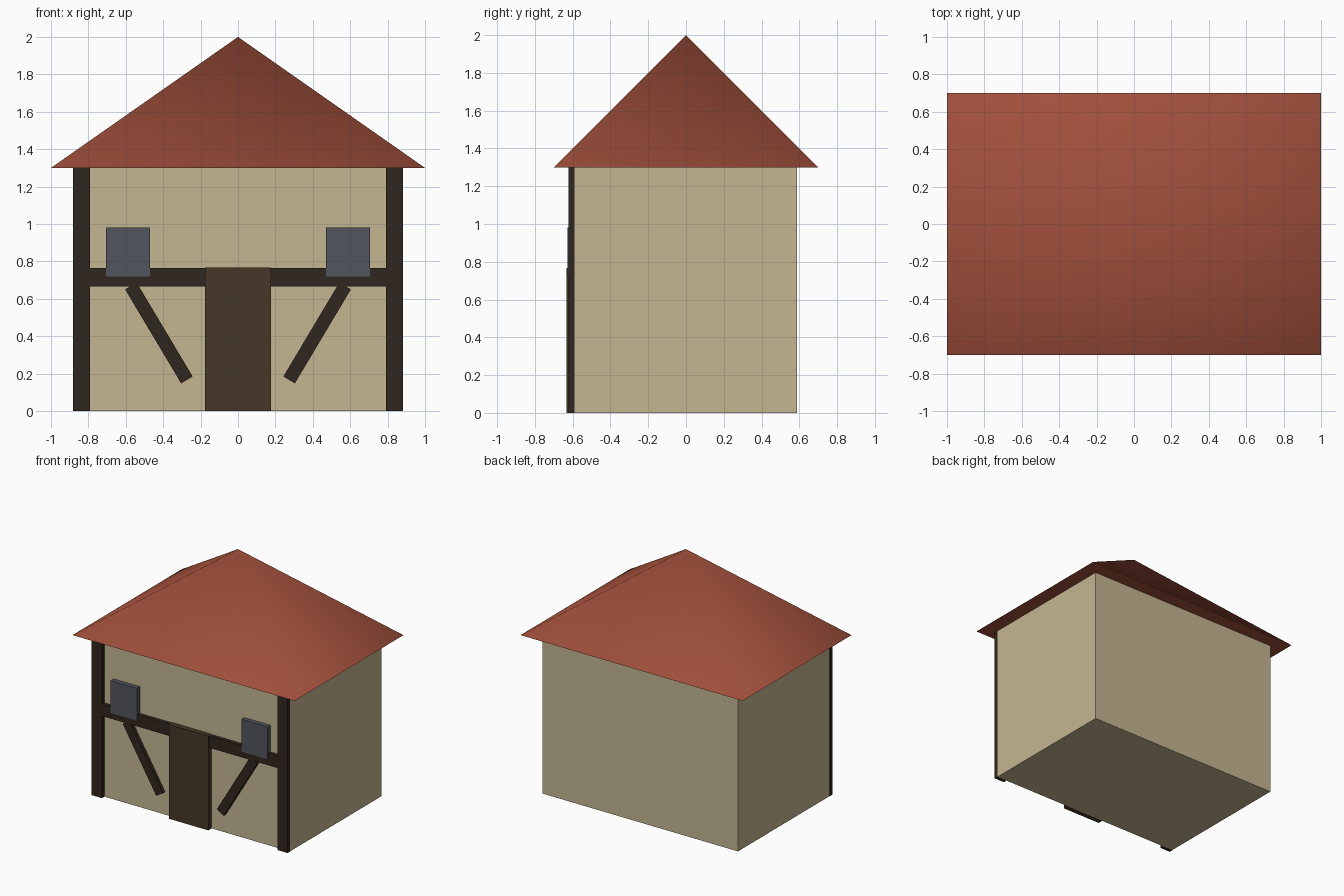
import bpy
import bmesh
from math import radians

if "Cube" in bpy.data.objects:
    bpy.data.objects.remove(bpy.data.objects["Cube"])


def material(name, rgb):
    m = bpy.data.materials.new(name)
    m.diffuse_color = (*rgb, 1)
    m.use_nodes = True
    m.node_tree.nodes["Principled BSDF"].inputs["Base Color"].default_value = m.diffuse_color
    return m


PLASTER = material("plaster", (0.56, 0.47, 0.29))
TILES = material("roof_tiles", (0.36, 0.08, 0.045))
TIMBER = material("dark_timber", (0.030, 0.019, 0.013))
DOOR = material("door_wood", (0.062, 0.038, 0.021))
GLASS = material("window_grey", (0.085, 0.09, 0.11))


def box(name, x, y, z, mat, tilt=0):
    """Box given by (min, max) ranges, optionally tilted about its y axis."""
    ranges = (x, y, z)
    bpy.ops.mesh.primitive_cube_add(
        size=1, location=[(a + b) / 2 for a, b in ranges])
    ob = bpy.context.object
    for v in ob.data.vertices:
        for i, (a, b) in enumerate(ranges):
            v.co[i] *= b - a
    ob.rotation_euler.y = tilt
    ob.name = name
    ob.data.materials.append(mat)
    return ob


WALL_Y = -0.59
FRONT_Y = -0.622

# Plastered house body
box("walls", (-0.88, 0.88), (WALL_Y, 0.588), (0, 1.3), PLASTER)

# Hipped pyramid roof with smooth sides and a flat underside
bm = bmesh.new()
base = [bm.verts.new((sx, sy, 1.3))
        for sx, sy in ((-1, -0.7), (1, -0.7), (1, 0.7), (-1, 0.7))]
apex = bm.verts.new((0, 0, 2))
for i in range(4):
    bm.faces.new((base[i], base[(i + 1) % 4], apex)).smooth = True
bm.faces.new(base[::-1])
for e in bm.edges:
    e.smooth = apex in e.verts
mesh = bpy.data.meshes.new("roof")
bm.to_mesh(mesh)
bm.free()
roof = bpy.data.objects.new("roof", mesh)
mesh.materials.append(TILES)
bpy.context.collection.objects.link(roof)

# Horizontal beam and door
box("cross_beam", (-0.79, 0.79), (FRONT_Y + 0.002, WALL_Y), (0.667, 0.764), TIMBER)
box("door", (-0.176, 0.176), (-0.633, WALL_Y), (0, 0.767), DOOR)

# Mirrored posts, windows and diagonal braces
for side, s in (("left", -1), ("right", 1)):
    def span(a, b):
        return tuple(sorted((s * a, s * b)))
    box(f"{side}_post", span(0.79, 0.882), (FRONT_Y, WALL_Y), (0, 1.3), TIMBER)
    box(f"{side}_window", span(0.471, 0.706), (-0.628, WALL_Y), (0.718, 0.981), GLASS)
    box(f"{side}_brace", span(0.387, 0.459), (FRONT_Y + 0.004, WALL_Y),
        (0.125, 0.71), TIMBER, s * radians(30.8))
